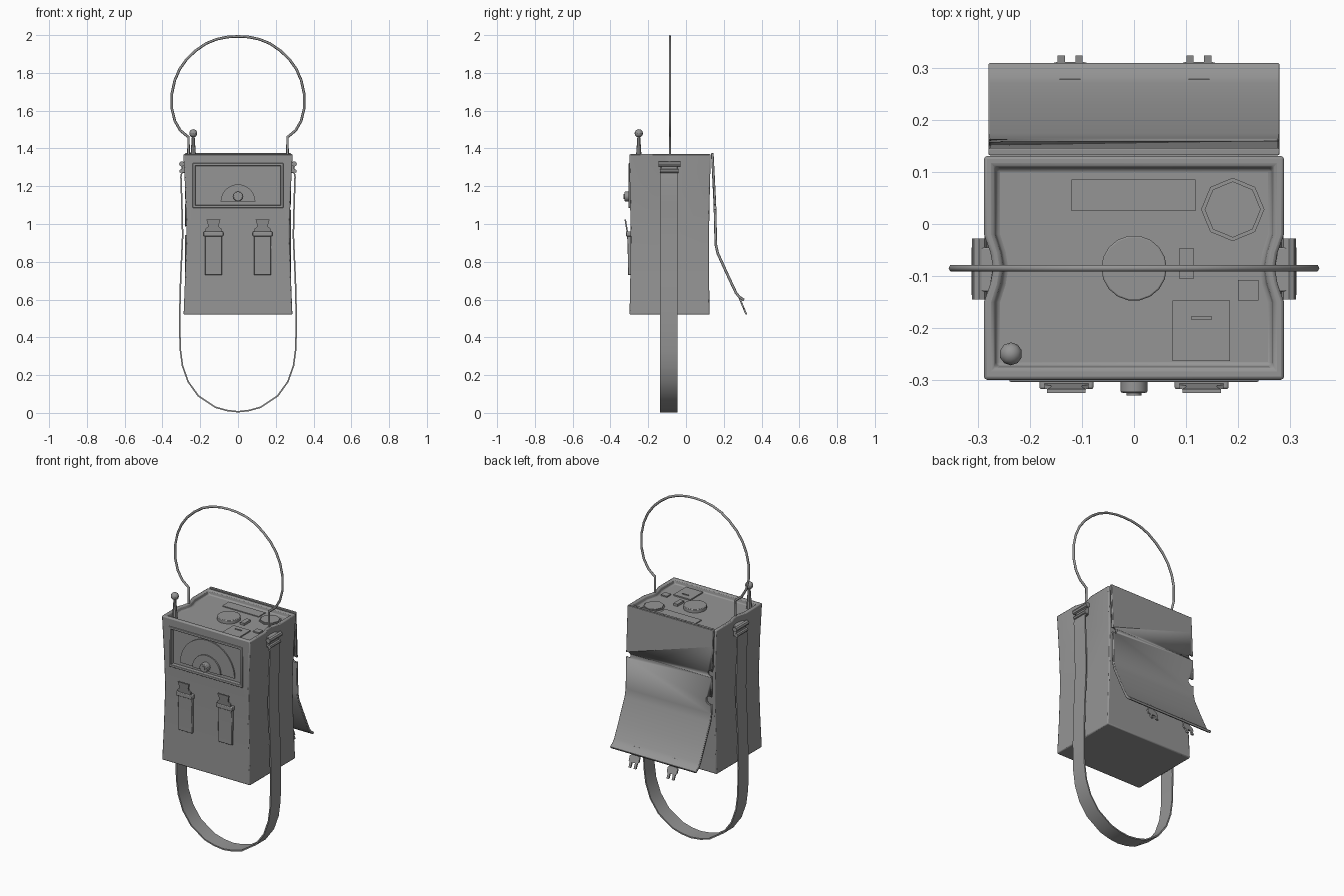
import bpy, bmesh, math
from mathutils import Vector

if "Cube" in bpy.data.objects:
    bpy.data.objects.remove(bpy.data.objects["Cube"], do_unlink=True)

grey = bpy.data.materials.new("matte grey")
grey.use_nodes = True
grey.diffuse_color = (0.3, 0.3, 0.3, 1)
grey.node_tree.nodes["Principled BSDF"].inputs["Base Color"].default_value = (0.3, 0.3, 0.3, 1)


def finish(name, bm, bevel=0, smooth=35):
    bmesh.ops.recalc_face_normals(bm, faces=bm.faces)
    mesh = bpy.data.meshes.new(name)
    bm.to_mesh(mesh)
    bm.free()
    mesh.materials.append(grey)
    obj = bpy.data.objects.new(name, mesh)
    bpy.context.collection.objects.link(obj)
    if bevel:
        mod = obj.modifiers.new("bevel", "BEVEL")
        mod.width, mod.segments, mod.limit_method = bevel, 2, "ANGLE"
        mod.angle_limit = math.radians(40)
    bpy.ops.object.select_all(action="DESELECT")
    obj.select_set(True)
    bpy.context.view_layer.objects.active = obj
    bpy.ops.object.shade_smooth_by_angle(angle=math.radians(smooth))
    return obj


def prism(name, outline, axis, start, end, bevel=0):
    """Extrude a closed 2D outline along an axis (0 x, 1 y, 2 z)."""
    def point(p, d):
        v = list(p)
        v.insert(axis, d)
        return v
    bm = bmesh.new()
    a = [bm.verts.new(point(p, start)) for p in outline]
    b = [bm.verts.new(point(p, end)) for p in outline]
    bm.faces.new(a)
    bm.faces.new(b)
    for i in range(len(a)):
        bm.faces.new((a[i - 1], a[i], b[i], b[i - 1]))
    return finish(name, bm, bevel)


def box(name, x, y, z, bevel=0):
    return prism(name, [(x[0], y[0]), (x[1], y[0]), (x[1], y[1]), (x[0], y[1])], 2, *z, bevel)


def arc(cx, cy, r, n, a0=0, a1=math.tau):
    return [(cx + r * math.cos(a0 + (a1 - a0) * i / n),
             cy + r * math.sin(a0 + (a1 - a0) * i / n)) for i in range(n + (a1 - a0 < 6))]


def sheet(path, t):
    """Thicken an open 2D path into a closed outline."""
    pts = [Vector(p) for p in path]
    sides = []
    for i, p in enumerate(pts):
        d = (pts[min(i + 1, len(pts) - 1)] - pts[max(i - 1, 0)]).normalized()
        sides.append(Vector((-d.y, d.x)) * t / 2)
    return [p + s for p, s in zip(pts, sides)] + [p - s for p, s in zip(pts, sides)][::-1]


def cut(obj, cutter):
    cutter.hide_render = True
    cutter.hide_set(True)
    mod = obj.modifiers.new("cut", "BOOLEAN")
    mod.object, mod.operation, mod.solver = cutter, "DIFFERENCE", "EXACT"


# Case: waisted rings, pinched at the strap, with a sunken top
def ring(bm, hx, front, back, pinch, z):
    right = [(hx, front), (hx, -0.15), (hx - pinch * 0.7, -0.115), (hx - pinch, -0.085),
             (hx - pinch * 0.7, -0.055), (hx, -0.02), (hx, back)]
    return [bm.verts.new((x, y, z)) for x, y in right + [(-x, y) for x, y in right[::-1]]]


bm = bmesh.new()
rings = [ring(bm, *r) for r in (
    (0.288, -0.299, 0.125, 0, 0.52), (0.28, -0.295, 0.122, 0, 0.72),
    (0.273, -0.293, 0.122, 0, 0.96), (0.279, -0.297, 0.126, 0.005, 1.17),
    (0.289, -0.3, 0.131, 0.018, 1.37), (0.269, -0.277, 0.111, 0.016, 1.37),
    (0.264, -0.272, 0.106, 0.016, 1.345))]
for lo, hi in zip(rings, rings[1:]):
    for i in range(len(lo)):
        bm.faces.new((lo[i - 1], lo[i], hi[i], hi[i - 1]))
bm.faces.new(rings[0])
bm.faces.new(rings[-1])
case = finish("case", bm, 0.006)
cut(case, box("window_cutter", (-0.235, 0.235), (-0.4, -0.28), (1.09, 1.317)))

# Front window frame and dial
for s in (-1, 1):
    box("frame_side", sorted((s * 0.24, s * 0.225)), (-0.304, -0.278), (1.085, 1.322), 0.003)
for z in (1.085, 1.307):
    box("frame_rail", (-0.24, 0.24), (-0.304, -0.278), (z, z + 0.015), 0.003)
prism("dial_face", arc(0, 1.118, 0.178, 20, 0, math.pi), 1, -0.287, -0.278)
prism("dial_hub", arc(0, 1.118, 0.092, 14, 0, math.pi), 1, -0.295, -0.28)
prism("dial_knob", arc(0, 1.146, 0.026, 12), 1, -0.325, -0.28, 0.004)
prism("dial_knob_cap", arc(0, 1.146, 0.014, 12), 1, -0.33, -0.32)

# Front straps with buckles
for cx in (-0.13, 0.13):
    prism("front_strap", [(-0.285, 0.73), (-0.307, 0.73), (-0.308, 0.83), (-0.312, 0.95), (-0.285, 0.95)],
          0, cx - 0.045, cx + 0.045, 0.003)
    box("buckle_bar", (cx - 0.052, cx + 0.052), (-0.318, -0.29), (0.935, 0.96), 0.004)
    tongue = [(0.042, 0.955), (0.042, 0.975), (0.03, 0.985), (0.03, 1.0), (0.037, 1.024)]
    tip = prism("buckle_tongue", [(cx + x, z) for x, z in tongue + [(-x, z) for x, z in tongue[::-1]]],
                1, -0.314, -0.306)
    for v in tip.data.vertices:
        v.co.y -= (v.co.z - 0.955) * 0.17

# Back flap, folded outward, with edge notches
flap = prism("back_flap", sheet([(0.139, 1.375), (0.144, 1.28), (0.153, 1.1), (0.158, 0.89), (0.168, 0.845),
                                 (0.225, 0.72), (0.265, 0.635), (0.283, 0.613), (0.307, 0.597)], 0.014),
             0, -0.28, 0.28, 0.003)
for s, z, r in ((1, 1.09, 0.018), (-1, 1.12, 0.018), (-1, 0.965, 0.025)):
    cut(flap, prism("notch_cutter", arc(s * 0.268, z, r, 12), 1, 0, 0.3))
for cx in (-0.123, 0.125):
    clip = [(0.02, 0.63), (0.02, 0.59), (0.032, 0.58), (0.032, 0.555), (0.024, 0.55), (0.024, 0.522),
            (0.01, 0.522), (0.01, 0.55)]
    tongue = prism("flap_clip", [(cx + x, z) for x, z in clip + [(-x, z) for x, z in clip[::-1]]],
                   1, 0.314, 0.324)
    for v in tongue.data.vertices:
        v.co.y -= (v.co.z - 0.522) * 0.42

# Controls on the sunken top
box("top_display", (-0.12, 0.118), (0.025, 0.086), (1.34, 1.35))
prism("top_dish", arc(0.19, 0.028, 0.061, 8), 2, 1.34, 1.349)
prism("top_dish_center", arc(0.19, 0.028, 0.054, 8), 2, 1.34, 1.354)
prism("top_knob", arc(0, -0.085, 0.063, 18), 2, 1.34, 1.365, 0.003)
box("top_switch", (0.088, 0.115), (-0.106, -0.046), (1.34, 1.358))
box("top_plate", (0.074, 0.185), (-0.264, -0.147), (1.34, 1.352))
box("top_slot", (0.11, 0.15), (-0.184, -0.178), (1.34, 1.356))
box("top_button", (0.2, 0.24), (-0.147, -0.108), (1.34, 1.352))

# Antenna
bm = bmesh.new()
bmesh.ops.create_cone(bm, cap_ends=True, segments=8, radius1=0.016, radius2=0.007, depth=0.13)
bmesh.ops.translate(bm, verts=bm.verts, vec=(-0.237, -0.25, 1.405))
finish("antenna_stem", bm)
bm = bmesh.new()
bmesh.ops.create_uvsphere(bm, u_segments=10, v_segments=8, radius=0.022)
bmesh.ops.translate(bm, verts=bm.verts, vec=(-0.237, -0.25, 1.48))
finish("antenna_ball", bm)

# Hanging strap and its side loops
half = [(0.292, 1.3), (0.302, 1.25), (0.297, 1.1), (0.293, 0.94), (0.304, 0.7), (0.309, 0.5),
        (0.306, 0.34), (0.294, 0.25), (0.264, 0.165), (0.21, 0.09), (0.12, 0.03), (0.06, 0.013)]
prism("hanging_strap", sheet(half + [(0, 0.006)] + [(-x, z) for x, z in half[::-1]], 0.008),
      1, -0.137, -0.045)
for s in (-1, 1):
    prism("strap_loop_bar", arc(s * 0.298, 1.318, 0.014, 8), 1, -0.145, -0.028)
    prism("strap_loop_pin", arc(s * 0.3, 1.28, 0.011, 8), 1, -0.137, -0.04)
    box("strap_loop_mount", sorted((s * 0.262, s * 0.298)), (-0.13, -0.045), (1.27, 1.33), 0.003)

# Wire handle
bend = [(0.262, 1.35), (0.262, 1.46), (0.277, 1.472), (0.305, 1.495), (0.334, 1.545), (0.35, 1.61),
        (0.35, 1.69), (0.335, 1.76), (0.309, 1.82), (0.272, 1.872), (0.225, 1.917), (0.17, 1.955),
        (0.114, 1.978), (0.055, 1.99)]
curve = bpy.data.curves.new("wire_handle", "CURVE")
curve.dimensions = "3D"
curve.bevel_depth, curve.bevel_resolution = 0.007, 1
spline = curve.splines.new("POLY")
path = bend + [(0, 1.993)] + [(-x, z) for x, z in bend[::-1]]
spline.points.add(len(path) - 1)
for p, (x, z) in zip(spline.points, path):
    p.co = (x, -0.085, z, 1)
curve.materials.append(grey)
bpy.context.collection.objects.link(bpy.data.objects.new("wire_handle", curve))
